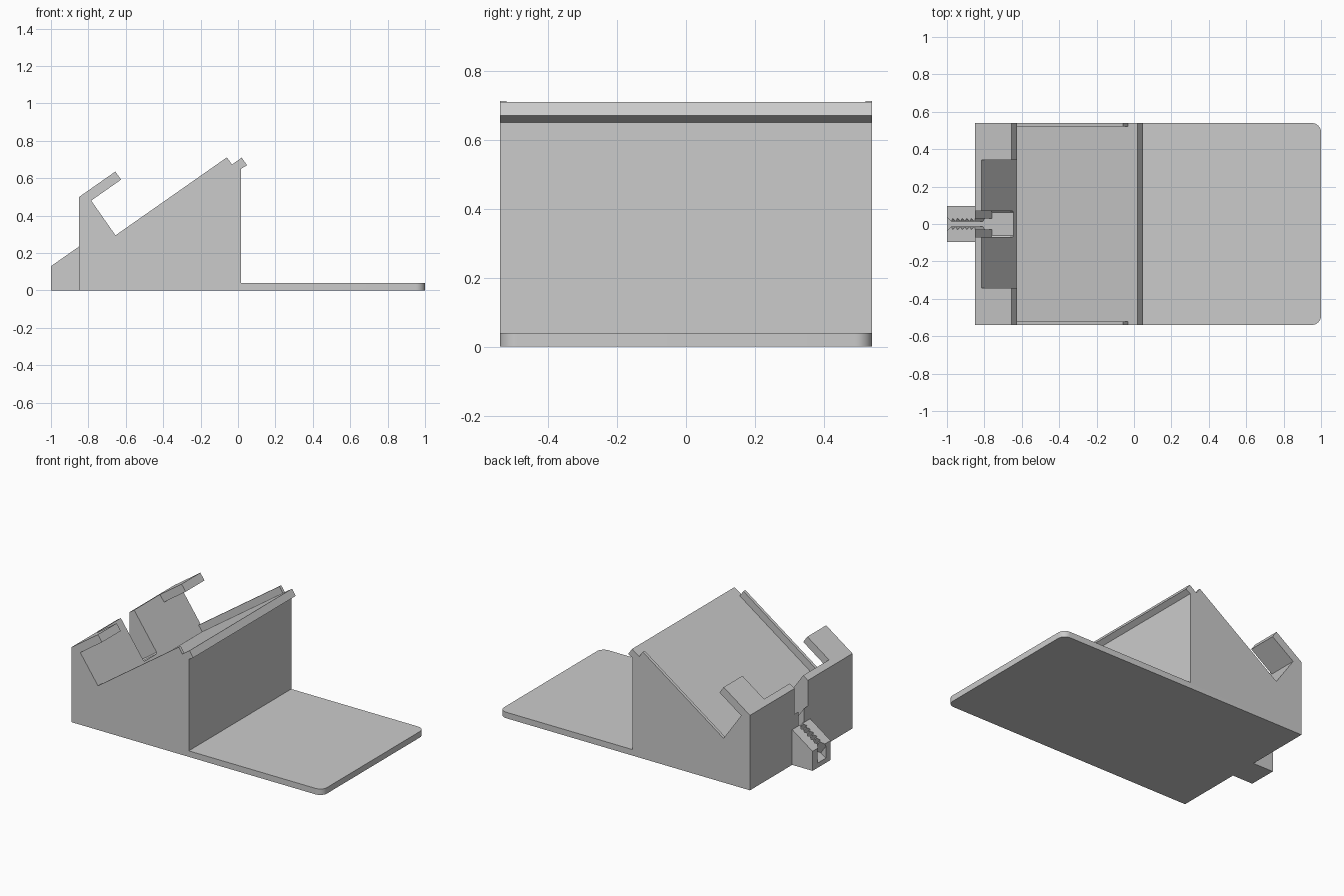
import bpy, bmesh, math
from mathutils import Vector

if "Cube" in bpy.data.objects:
    bpy.data.objects.remove(bpy.data.objects["Cube"])

# Tilted frame: u runs up the 35 degree slope, v points out of it
ANG = math.radians(35)
C, S = math.cos(ANG), math.sin(ANG)
HALF = 0.54


def tilt(u, v):
    return (0.02 + u * C - v * S, 0.71 + u * S + v * C)


def tilt3(u, y, v):
    x, z = tilt(u, v)
    return (x, y, z)


grey = bpy.data.materials.new("plain grey")
grey.diffuse_color = (0.6, 0.6, 0.6, 1)
grey.use_nodes = True
grey.node_tree.nodes["Principled BSDF"].inputs["Base Color"].default_value = grey.diffuse_color


def prism(name, start, end):
    """Solid between two matching outlines."""
    bm = bmesh.new()
    a = [bm.verts.new(p) for p in start]
    b = [bm.verts.new(p) for p in end]
    n = len(a)
    bm.faces.new(a)
    bm.faces.new(b[::-1])
    for i in range(n):
        bm.faces.new((a[i], b[i], b[(i + 1) % n], a[(i + 1) % n]))
    bmesh.ops.recalc_face_normals(bm, faces=bm.faces)
    me = bpy.data.meshes.new(name)
    bm.to_mesh(me)
    bm.free()
    me.materials.append(grey)
    ob = bpy.data.objects.new(name, me)
    bpy.context.collection.objects.link(ob)
    return ob


def side_prism(name, pts, half):
    return prism(name, [(x, -half, z) for x, z in pts], [(x, half, z) for x, z in pts])


def boolean(target, tool, op):
    m = target.modifiers.new(op.lower(), 'BOOLEAN')
    m.operation, m.solver, m.object = op, 'EXACT', tool
    bpy.context.view_layer.objects.active = target
    bpy.ops.object.modifier_apply(modifier=m.name)
    bpy.data.objects.remove(tool)


# Stand body: wedge, hook stock, lip and base tray in one side profile
body = side_prism("stand_body", [
    (-0.85, 0), (-0.85, 0.5), tilt(-0.596, 0.327), tilt(-0.596, 0.2),
    tilt(-0.064, 0.2), tilt(-0.064, 0), tilt(0, 0), tilt(0, -0.049),
    (0.015, 0.65), (0.015, 0.04), (1, 0.04), (1, 0)], HALF)

# Rounded tray corners
bm = bmesh.new()
bm.from_mesh(body.data)
corners = [e for e in bm.edges if all(v.co.x > 0.99 for v in e.verts)
           and abs(e.verts[0].co.y - e.verts[1].co.y) < 0.01]
bmesh.ops.bevel(bm, geom=corners, offset=0.05, segments=8, profile=0.5, affect='EDGES')
bm.to_mesh(body.data)
bm.free()

# Device bed: leaves thin side rims and two corner hooks
half_section = [(0.52, 0), (0.52, 0.047), (0.6, 0.047), (0.6, 0.274), (0.342, 0.274), (0.342, 0.5)]
section = half_section + [(-y, v) for y, v in reversed(half_section)]
bed = prism("bed_cutter", [tilt3(-0.791, y, v) for y, v in section],
            [tilt3(-0.04, y, v) for y, v in section])
boolean(body, bed, 'DIFFERENCE')

# Cable clamp block on the outer wall
block = side_prism("clamp_block", [(-1, 0), (-1, 0.13), (-0.85, 0.235), (-0.8, 0.235), (-0.8, 0)], 0.095)
boolean(body, block, 'UNION')

# Plug pocket through the support wall
half_section = [(0.062, 0.029), (0.07, 0.037), (0.07, 0.5)]
section = half_section + [(-y, v) for y, v in reversed(half_section)]
pocket = prism("pocket_cutter", [tilt3(-0.931, y, v) for y, v in section],
               [tilt3(-0.7, y, v) for y, v in section])
boolean(body, pocket, 'DIFFERENCE')

# Cable channel with flared mouth and gripping teeth
edge = [(-1.3, 0.045), (-1.18, 0.045), (-1.14, 0.014)]
for i in range(5):
    u = -1.13 + i * 0.03
    edge += [(u, 0.03), (u + 0.02, 0.014)]
edge += [(-0.98, 0.03), (-0.9, 0.03)]
plan = edge + [(u, -y) for u, y in reversed(edge)]
channel = prism("channel_cutter", [tilt3(u, y, 0.029) for u, y in plan],
                [tilt3(u, y, 0.5) for u, y in plan])
boolean(body, channel, 'DIFFERENCE')

body.select_set(True)
bpy.context.view_layer.objects.active = body
bpy.ops.object.shade_smooth_by_angle(angle=math.radians(30))
